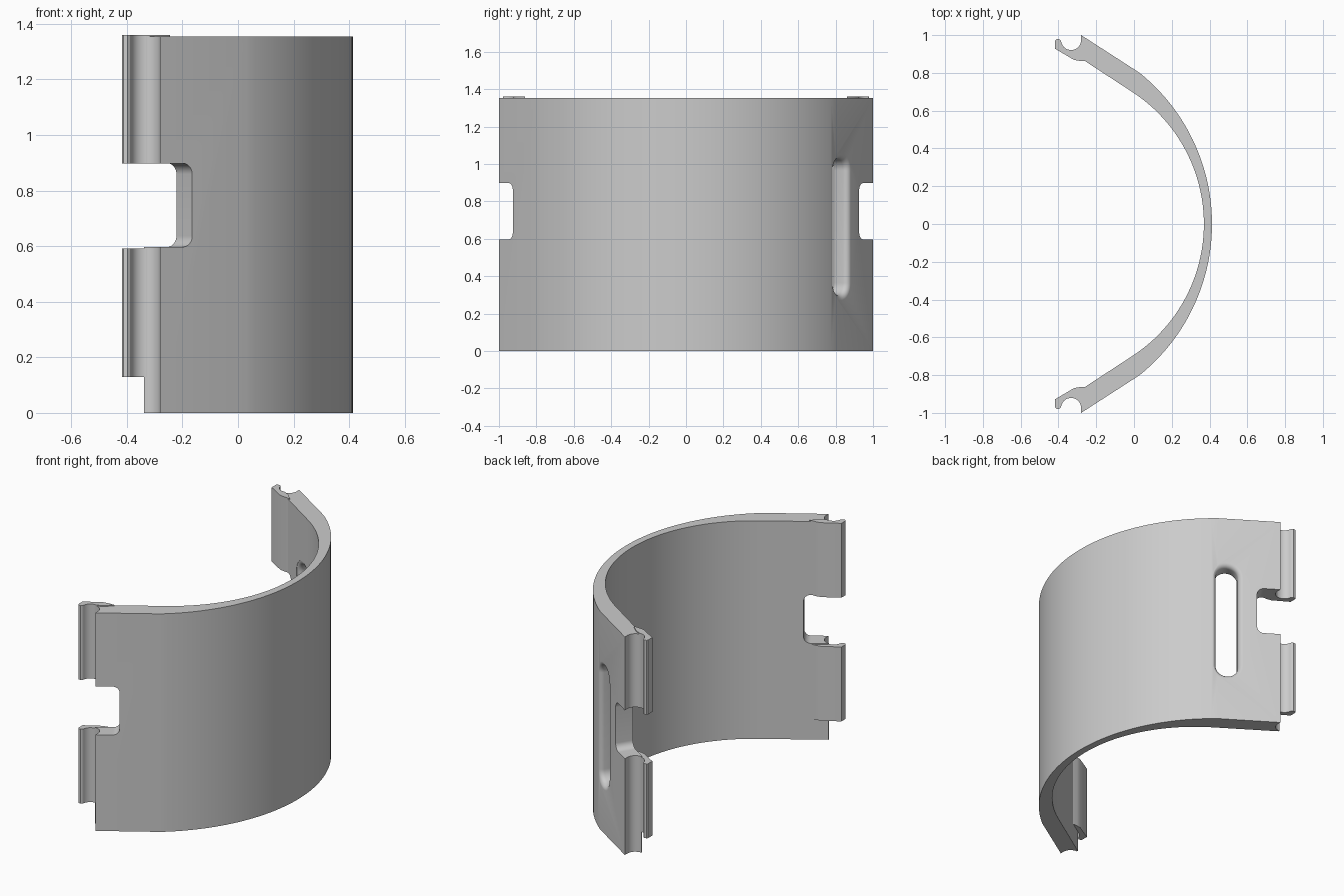
import bpy, bmesh
from math import sin, cos, radians, pi
from mathutils import Vector

cube = bpy.data.objects.get("Cube")
if cube:
    bpy.data.objects.remove(cube, do_unlink=True)

GREY = (0.6, 0.6, 0.6, 1.0)
mat = bpy.data.materials.new("light grey")
mat.use_nodes = True
mat.diffuse_color = GREY
mat.node_tree.nodes["Principled BSDF"].inputs["Base Color"].default_value = GREY

HEIGHT = 1.354
GROOVE = (-0.333, 0.974)
GROOVE_R = 0.053


def arc(cx, cy, r, a0, a1, n):
    angles = [radians(a0 + (a1 - a0) * i / n) for i in range(n + 1)]
    return [(cx + r * cos(a), cy + r * sin(a)) for a in angles]


def mirror_y(points):
    return [(x, -y) for x, y in reversed(points)]


def loft(name, rings):
    """Closed solid through rings of equal length, capped at both ends."""
    bm = bmesh.new()
    loops = [[bm.verts.new(p) for p in ring] for ring in rings]
    count = len(loops[0])
    for a, b in zip(loops, loops[1:]):
        for i in range(count):
            j = (i + 1) % count
            bm.faces.new((a[i], a[j], b[j], b[i]))
    bm.faces.new(loops[0])
    bm.faces.new(loops[-1])
    bmesh.ops.recalc_face_normals(bm, faces=bm.faces)
    mesh = bpy.data.meshes.new(name)
    bm.to_mesh(mesh)
    bm.free()
    mesh.materials.append(mat)
    obj = bpy.data.objects.new(name, mesh)
    bpy.context.collection.objects.link(obj)
    return obj


def extrude(name, profile, z0, z1):
    return loft(name, [[(x, y, z) for x, y in profile] for z in (z0, z1)])


def activate(obj):
    bpy.ops.object.select_all(action='DESELECT')
    obj.select_set(True)
    bpy.context.view_layer.objects.active = obj


def cut(obj, cutter):
    cutter.hide_render = True
    mod = obj.modifiers.new("cut", 'BOOLEAN')
    mod.operation = 'DIFFERENCE'
    mod.solver = 'EXACT'
    mod.object = cutter
    activate(obj)
    bpy.ops.object.modifier_apply(modifier=mod.name)
    bpy.data.objects.remove(cutter, do_unlink=True)


def rounded(s0, s1, z0, z1, r):
    """Rounded rectangle in the plane of the straight wall."""
    pts = arc(s1 - r, z1 - r, r, 0, 90, 10)
    pts += arc(s0 + r, z1 - r, r, 90, 180, 10)
    pts += arc(s0 + r, z0 + r, r, 180, 270, 10)
    return pts + arc(s1 - r, z0 + r, r, 270, 360, 10)


# Straight wall directions: along the wall to its end, and outward
ALONG = Vector((-0.84, 0.543, 0))
OUT = Vector((0.543, 0.84, 0))


def on_wall(origin, profile, depth, side=1):
    ring = []
    for s, z in profile:
        p = Vector((origin[0], origin[1], 0)) + ALONG * s + OUT * depth
        ring.append((p.x, p.y * side, z))
    return ring


# Curved shell with grooved ends
outer = arc(-0.614, 0, 1.027, -51.2, 51.2, 48)
inner = arc(-0.464, 0, 0.834, 56.4, -56.4, 48)
end = [(-0.28, 1.0)] + arc(*GROOVE, GROOVE_R, 0, -95, 12) + [(-0.338, 0.914)]
shell = extrude("curved_shell", outer + end + inner + mirror_y(end), 0, HEIGHT)

# Notch in the middle of each end
for side in (1, -1):
    shape = rounded(0, 0.4, 0.597, 0.898, 0.04)
    cutter = loft("notch_cutter", [on_wall((-0.165, 0.925), shape, d, side)
                                   for d in (-0.3, 0.2)])
    cut(shell, cutter)

# Long slot with rounded rims through the back wall
FILLET, WALL = 0.03, 0.104
rim = [(FILLET * (1 - sin(a)), FILLET * (1 - cos(a)))
       for a in [pi / 2 * i / 6 for i in range(7)]]
steps = [(0.1, FILLET)]
steps += [(-depth, flare) for flare, depth in rim]
steps += [(depth - WALL, flare) for flare, depth in reversed(rim)]
steps += [(-WALL - 0.1, FILLET)]
rings = []
for depth, flare in steps:
    r = 0.065 + flare
    shape = rounded(-r, r + 0.0001, 0.3 - flare, 1.03 + flare, r)
    rings.append(on_wall((-0.016, 0.83), shape, depth))
cut(shell, loft("slot_cutter", rings))

# Hooked clips above and below each notch
hook = [(-0.418, 0.928), (-0.418, 0.97), (-0.412, 0.978), (-0.397, 0.979), (-0.388, 0.972)]
hook += arc(*GROOVE, GROOVE_R, 190, 278, 12)
hook += [(-0.29, 0.905), (-0.245, 0.862), (-0.29, 0.864), (-0.318, 0.869)]
parts = [shell]
for label, profile in (("back", hook), ("front", mirror_y(hook))):
    for level, z0, z1 in (("lower", 0.13, 0.592), ("upper", 0.898, 1.36)):
        parts.append(extrude(f"{label}_{level}_clip", profile, z0, z1))

for part in parts:
    activate(part)
    bpy.ops.object.shade_smooth_by_angle(angle=radians(30))
